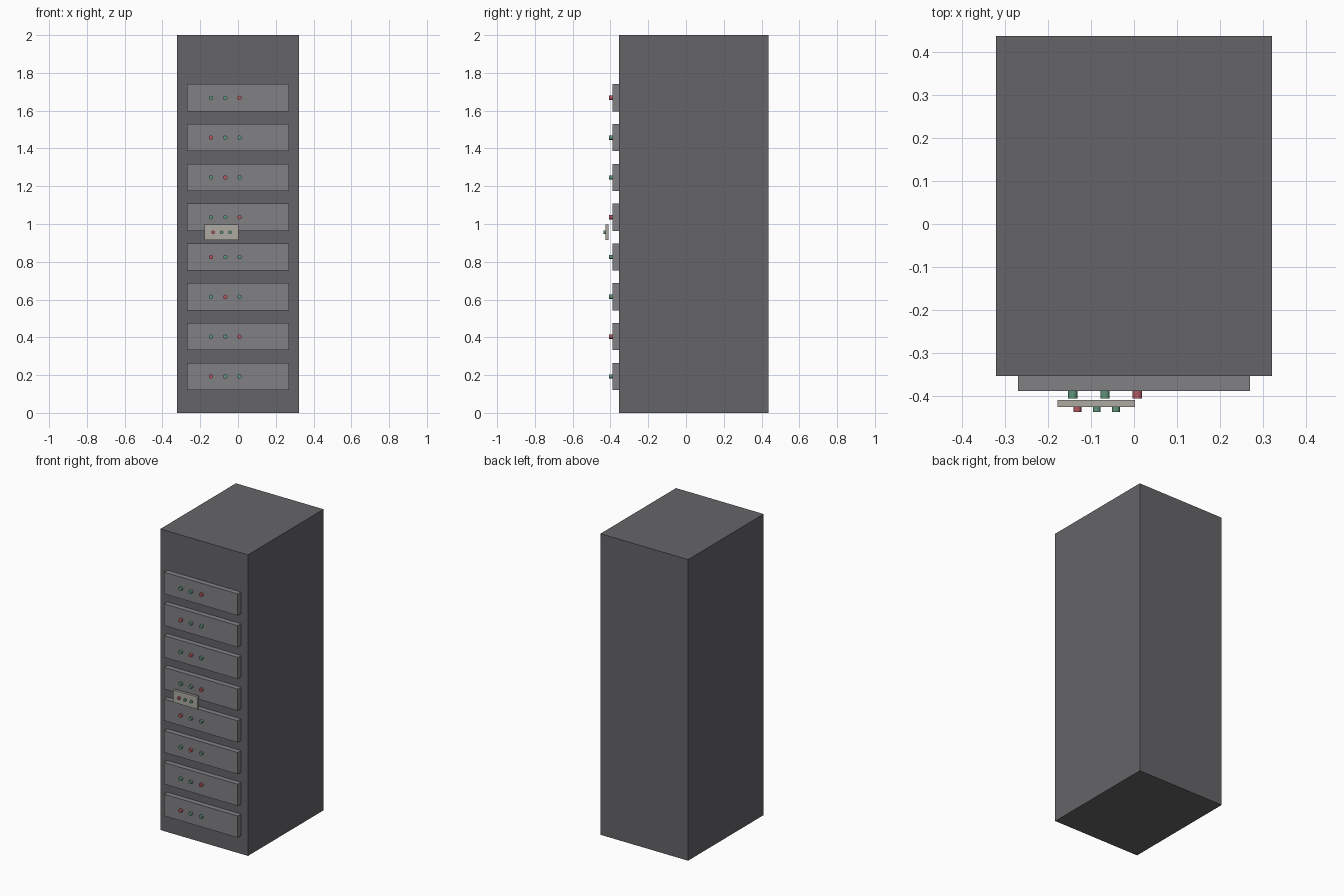
import bpy
import math

if "Cube" in bpy.data.objects:
    bpy.data.objects.remove(bpy.data.objects["Cube"])


def material(name, color):
    mat = bpy.data.materials.new(name)
    mat.diffuse_color = (*color, 1)
    mat.use_nodes = True
    mat.node_tree.nodes["Principled BSDF"].inputs["Base Color"].default_value = mat.diffuse_color
    return mat


DARK = material("dark_grey", (0.13, 0.13, 0.14))
GREY = material("mid_grey", (0.22, 0.22, 0.23))
BEIGE = material("warm_grey", (0.42, 0.40, 0.36))
RED = material("red", (0.45, 0.10, 0.12))
GREEN = material("green", (0.12, 0.30, 0.20))


def box(name, lo, hi, mat):
    center = [(a + b) / 2 for a, b in zip(lo, hi)]
    bpy.ops.mesh.primitive_cube_add(size=1, location=center)
    obj = bpy.context.object
    obj.name = name
    obj.scale = [b - a for a, b in zip(lo, hi)]
    bpy.ops.object.transform_apply(location=False, rotation=False, scale=True)
    obj.data.materials.append(mat)
    return obj


def light(name, x, z, y_front, y_back, radius, mat):
    # short round indicator pointing out of the front
    bpy.ops.mesh.primitive_cylinder_add(
        vertices=10, radius=radius, depth=y_back - y_front,
        location=(x, (y_front + y_back) / 2, z), rotation=(math.pi / 2, 0, 0))
    obj = bpy.context.object
    obj.name = name
    obj.data.materials.append(mat)
    bpy.ops.object.shade_smooth_by_angle(angle=math.radians(40))


# cabinet body
box("cabinet", (-0.322, -0.355, 0), (0.322, 0.438, 2), DARK)

# stacked front units, each with three lights; the red one shifts per row
for row in range(8):
    z = 0.193 + row * 0.2107
    box(f"rack_unit_{row}", (-0.271, -0.390, z - 0.072), (0.271, -0.355, z + 0.072), GREY)
    for col in range(3):
        light(f"unit_light_{row}_{col}", -0.143 + col * 0.0755, z, -0.407, -0.387, 0.0115,
              RED if (row + col) % 3 == 0 else GREEN)

# small control panel standing in front of the units
box("control_panel", (-0.178, -0.427, 0.915), (0.002, -0.410, 0.997), BEIGE)
for col in range(3):
    light(f"control_light_{col}", -0.132 + col * 0.045, 0.956, -0.438, -0.425, 0.0095,
          RED if col == 0 else GREEN)
